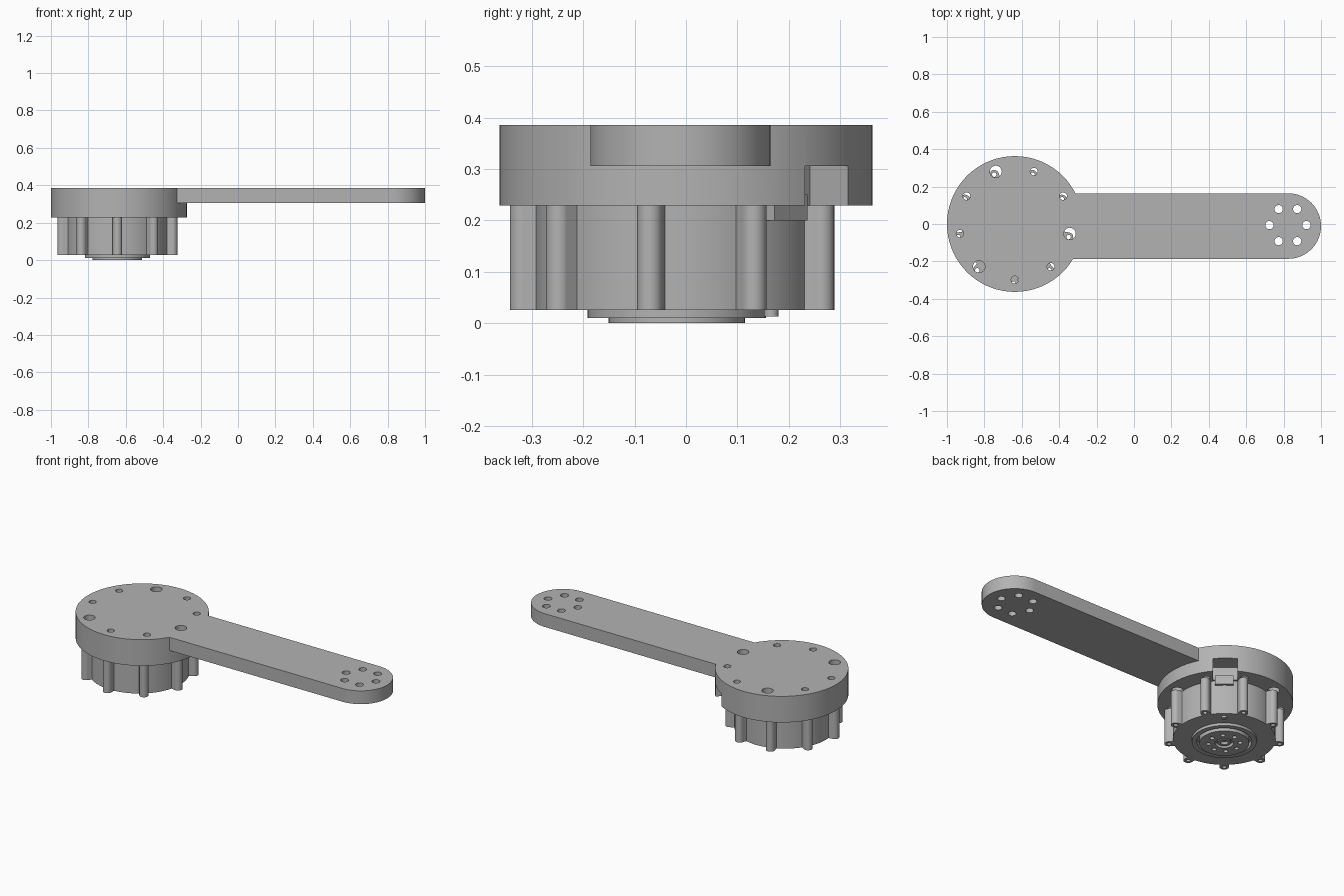
import bpy
from math import cos, sin, radians
from mathutils import Matrix

cube = bpy.data.objects.get("Cube")
if cube:
    bpy.data.objects.remove(cube)

grey = bpy.data.materials.new("machined grey")
grey.use_nodes = True
colour = (0.45, 0.45, 0.45, 1)
grey.diffuse_color = colour
grey.node_tree.nodes["Principled BSDF"].inputs["Base Color"].default_value = colour

HUB = (-0.637, 0.0)        # plate disc axis
MOTOR = (-0.645, -0.018)   # motor axis
TIP = (0.825, -0.011)      # rounded arm end axis
BOLT_R = 0.298
SLOT = 50                  # cable slot direction in degrees


def finish(ob, name):
    ob.name = name
    ob.data.materials.clear()
    ob.data.materials.append(grey)
    return ob


def cyl(name, centre, r, z0, z1, sides=48):
    bpy.ops.mesh.primitive_cylinder_add(vertices=sides, radius=r, depth=z1 - z0,
                                        location=(*centre, (z0 + z1) / 2))
    return finish(bpy.context.object, name)


def box(name, centre, size, z0, z1, angle=0):
    bpy.ops.mesh.primitive_cube_add(size=1, location=(*centre, (z0 + z1) / 2),
                                    rotation=(0, 0, radians(angle)))
    ob = bpy.context.object
    ob.scale = (*size, z1 - z0)
    return finish(ob, name)


def polar(centre, r, deg):
    return (centre[0] + r * cos(radians(deg)), centre[1] + r * sin(radians(deg)))


def combine(ob, others, operation):
    """Apply a boolean with each helper solid, then discard the helpers."""
    for other in others:
        mod = ob.modifiers.new("cut", 'BOOLEAN')
        mod.operation, mod.solver, mod.object = operation, 'EXACT', other
        bpy.context.view_layer.update()
        mesh = bpy.data.meshes.new_from_object(
            ob.evaluated_get(bpy.context.evaluated_depsgraph_get()))
        ob.modifiers.clear()
        ob.data = mesh
        bpy.data.objects.remove(other)
    return ob


def ring(name, centre, outer, inner, z0, z1):
    ob = cyl(name, centre, outer, z0, z1)
    return combine(ob, [cyl("bore", centre, inner, z0 - 0.1, z1 + 0.1)], 'DIFFERENCE')


bolt_angles = [-90 + 40 * i for i in range(9)]

# Mounting plate: round hub with a thinner arm ending in a half circle
plate = cyl("arm_plate", HUB, 0.363, 0.229, 0.386, 72)
combine(plate, [box("arm", ((HUB[0] + TIP[0]) / 2, TIP[1]), (TIP[0] - HUB[0], 0.35), 0.306, 0.386),
                cyl("arm_end", TIP, 0.175, 0.306, 0.386, 64)], 'UNION')

# Hub bolt holes, every third one wide, and six holes at the arm end
cutters = [cyl("hole", polar(HUB, BOLT_R, a), 0.032 if i % 3 == 2 else 0.02, 0.1, 0.5, 24)
           for i, a in enumerate(bolt_angles)]
cutters += [cyl("hole", polar((0.823, -0.006), 0.099, 60 * i), 0.022, 0.2, 0.5, 24)
            for i in range(6)]
# Cable slot in the underside of the hub rim
cutters.append(box("slot", polar(HUB, 0.36, SLOT), (0.2, 0.13), 0.2, 0.306, SLOT))
combine(plate, cutters, 'DIFFERENCE')

# Motor housing with nine bored lugs
housing = cyl("motor_housing", MOTOR, 0.275, 0.026, 0.23, 64)
lugs = []
for a in bolt_angles:
    lugs.append(cyl("lug", polar(MOTOR, 0.3, a), 0.025, 0.026, 0.23, 20))
    lugs.append(box("lug_web", polar(MOTOR, 0.27, a), (0.06, 0.0496), 0.026, 0.23, a))
combine(housing, lugs, 'UNION')
bores = [cyl("bore", polar(MOTOR, 0.3, a), 0.012, 0, 0.3, 16) for a in bolt_angles]
bores.append(cyl("rotor_pocket", MOTOR, 0.16, -0.1, 0.04))
combine(housing, bores, 'DIFFERENCE')

# Cable socket below the slot
box("cable_socket", polar(MOTOR, 0.265, SLOT), (0.05, 0.1), 0.2, 0.25, SLOT)

# Output side: bearing ring, stepped rotor with bolt circle, centre boss, locating pin
ring("bearing_ring", MOTOR, 0.174, 0.147, 0.01, 0.04)
rotor = cyl("rotor_flange", MOTOR, 0.133, 0, 0.045)
holes = [cyl("hole", polar(MOTOR, 0.085, 45 * i), 0.013, -0.1, 0.025, 16) for i in range(8)]
holes.append(cyl("centre_hole", MOTOR, 0.05, -0.1, 0.02, 32))
combine(rotor, holes, 'DIFFERENCE')
ring("centre_boss", MOTOR, 0.036, 0.02, 0.004, 0.03)
cyl("locating_pin", polar(MOTOR, 0.24, SLOT), 0.014, 0.013, 0.03, 16)

# Smooth the round walls and keep the edges sharp
bpy.ops.object.select_all(action='DESELECT')
for ob in bpy.context.scene.objects:
    if ob.type == 'MESH':
        ob.select_set(True)
        bpy.context.view_layer.objects.active = ob
bpy.ops.object.shade_smooth_by_angle(angle=radians(30))
